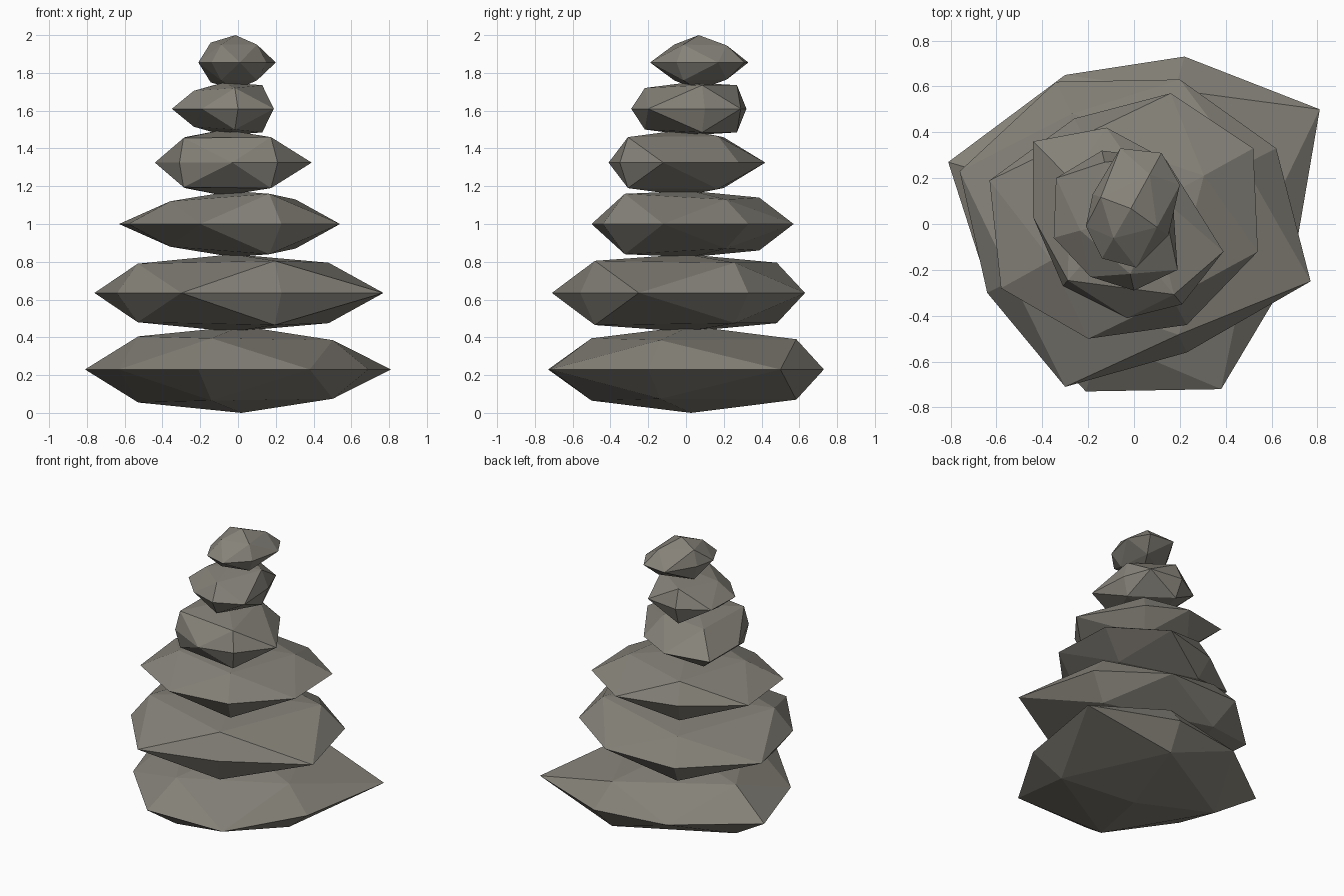
import bpy, bmesh
from mathutils import Vector

if "Cube" in bpy.data.objects:
    bpy.data.objects.remove(bpy.data.objects["Cube"])

stone_mat = bpy.data.materials.new("warm_grey_stone")
stone_mat.diffuse_color = (0.235, 0.222, 0.19, 1)
stone_mat.use_nodes = True
stone_mat.node_tree.nodes["Principled BSDF"].inputs["Base Color"].default_value = stone_mat.diffuse_color


def stone(name, z_mid, height, first, rim, shoulders):
    """Faceted pebble: flat eight-point rim, four shoulders and a pole, mirrored below.
    Shoulders (radius, rise) point towards every second rim point from 'first'."""
    pts = [Vector(p) for p in rim]
    c = sum(pts, Vector((0, 0))) / 8
    pts = pts[first:] + pts[:first]
    bm = bmesh.new()
    e = [bm.verts.new((p.x, p.y, z_mid)) for p in pts]
    for side in (1, -1):
        pole = bm.verts.new((c.x, c.y, z_mid + side * height))
        m = []
        for k, (r, rise) in enumerate(shoulders):
            q = c + (pts[2 * k] - c).normalized() * r
            m.append(bm.verts.new((q.x, q.y, z_mid + side * rise)))
        for k in range(4):
            a, b = m[k], m[(k + 1) % 4]
            e0, e1, e2 = e[2 * k], e[2 * k + 1], e[(2 * k + 2) % 8]
            for tri in ((pole, a, b), (a, e1, b), (a, e0, e1), (b, e1, e2)):
                bm.faces.new(tri)
    bmesh.ops.recalc_face_normals(bm, faces=bm.faces[:])
    mesh = bpy.data.meshes.new(name)
    bm.to_mesh(mesh)
    bm.free()
    mesh.materials.append(stone_mat)
    bpy.context.collection.objects.link(bpy.data.objects.new(name, mesh))


# Stack from the ground up
stone("base_stone", 0.23, 0.23, 1,
      [(.81, .50), (.22, .73), (-.30, .65), (-.81, .27),
       (-.63, -.29), (-.21, -.73), (.38, -.72), (.69, -.20)],
      [(.58, .16), (.57, .175), (.55, .165), (.51, .155)])
stone("second_stone", 0.635, 0.205, 0,
      [(.62, .33), (.20, .63), (-.34, .62), (-.76, .23),
       (-.64, -.30), (-.30, -.71), (.23, -.56), (.77, -.25)],
      [(.57, .16), (.54, .16), (.56, .155), (.53, .17)])
stone("third_stone", 1.0, 0.175, 0,
      [(.52, .33), (.16, .57), (-.26, .46), (-.63, .19),
       (-.58, -.28), (-.20, -.50), (.23, -.44), (.54, -.12)],
      [(.38, .13), (.41, .14), (.38, .12), (.40, .16)])
stone("fourth_stone", 1.325, 0.175, 0,
      [(.14, .28), (-.12, .42), (-.44, .36), (-.44, .03),
       (-.31, -.27), (-.03, -.41), (.21, -.35), (.39, -.12)],
      [(.22, .14), (.29, .135), (.32, .13), (.39, .135)])
stone("fifth_stone", 1.61, 0.14, 1,
      [(.10, .29), (-.14, .32), (-.34, .20), (-.35, -.06),
       (-.19, -.23), (0, -.29), (.19, -.20), (.17, .10)],
      [(.26, .125), (.17, .095), (.24, .11), (.21, .125)])
stone("top_stone", 1.855, 0.145, 1,
      [(.20, .17), (.12, .31), (-.06, .33), (-.18, .13),
       (-.21, -.01), (-.14, -.15), (.01, -.19), (.15, -.05)],
      [(.17, .09), (.14, .105), (.15, .095), (.14, .095)])
